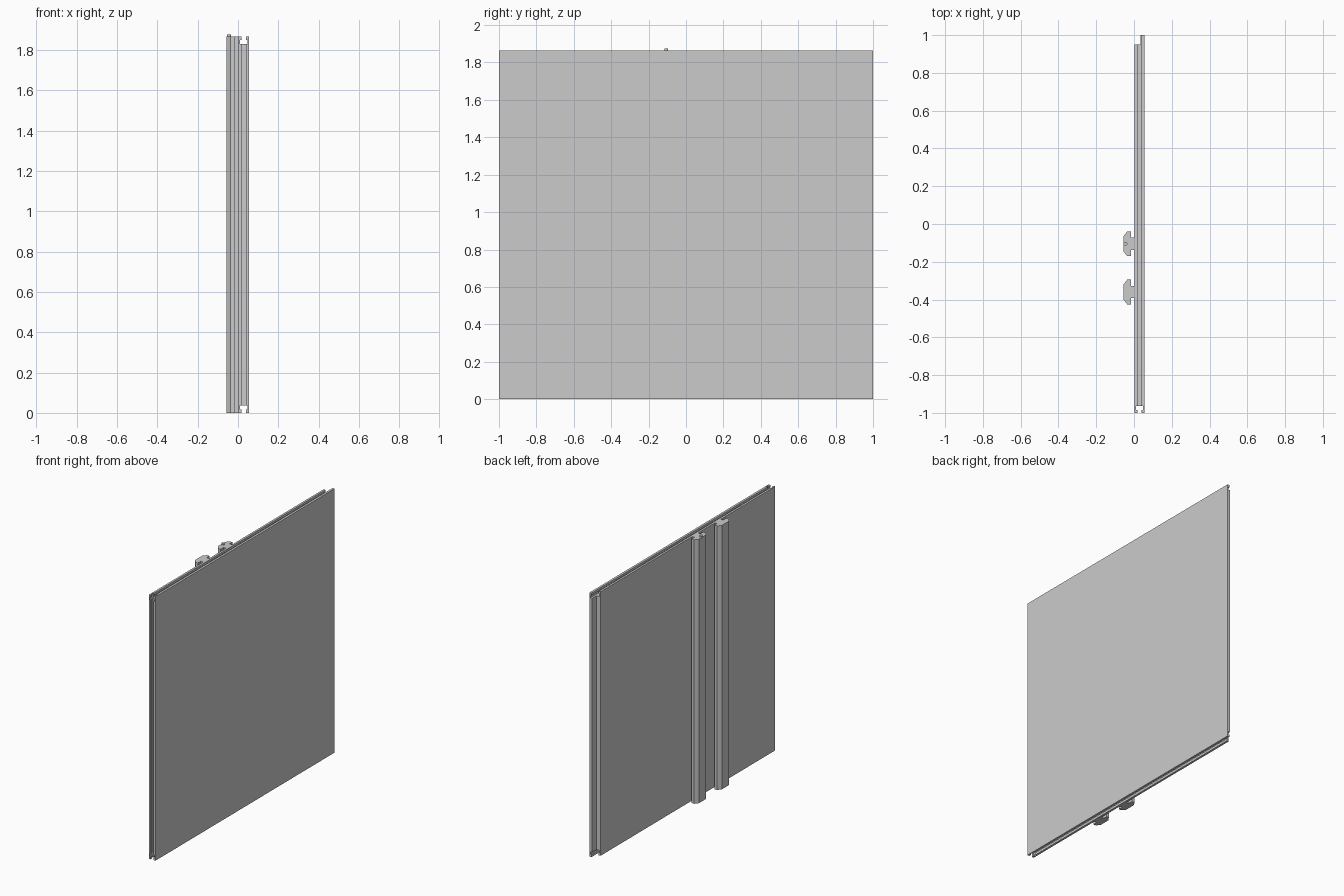
import bpy, bmesh

cube = bpy.data.objects.get("Cube")
if cube:
    bpy.data.objects.remove(cube, do_unlink=True)

H = 1.865                 # panel and post height
X0, X1 = 0.003, 0.055     # panel thickness range

grey = bpy.data.materials.new("light grey")
grey.use_nodes = True
colour = (0.6, 0.6, 0.6, 1)
grey.diffuse_color = colour
grey.node_tree.nodes["Principled BSDF"].inputs["Base Color"].default_value = colour


def prism(name, points, place, start, end):
    """Extrude a 2D outline from start to end; place maps (a, b, t) to xyz."""
    bm = bmesh.new()
    rings = [[bm.verts.new(place(a, b, t)) for a, b in points] for t in (start, end)]
    bm.faces.new(rings[0])
    bm.faces.new(rings[1])
    n = len(points)
    for i in range(n):
        j = (i + 1) % n
        bm.faces.new((rings[0][i], rings[0][j], rings[1][j], rings[1][i]))
    bmesh.ops.recalc_face_normals(bm, faces=bm.faces)
    mesh = bpy.data.meshes.new(name)
    bm.to_mesh(mesh)
    bm.free()
    mesh.materials.append(grey)
    obj = bpy.data.objects.new(name, mesh)
    bpy.context.collection.objects.link(obj)
    return obj


def upright(a, b, t):
    return (a, b, t)


def rect(a0, a1, b0, b1):
    return [(a0, b0), (a1, b0), (a1, b1), (a0, b1)]


# Thin wall panel
panel = prism("wall_panel", rect(X0, X1, -1, 1), upright, 0, H)

# T-shaped edge groove: (x, depth from the edge)
groove = [(0.018, -0.02), (0.039, -0.02), (0.039, 0.016), (0.048, 0.016),
          (0.048, 0.036), (0.01, 0.036), (0.01, 0.016), (0.018, 0.016)]
cutters = [
    prism("top_groove_cutter", groove, lambda a, b, t: (a, t, H - b), -1.1, 1.1),
    prism("bottom_groove_cutter", groove, lambda a, b, t: (a, t, b), -1.1, 1.1),
    prism("front_groove_cutter", groove, lambda a, b, t: (a, b - 1, t), -0.1, 2),
    prism("back_rebate_cutter", rect(-0.1, 0.034, 0.95, 1.1), upright, -0.1, 2),
]
for cutter in cutters:
    cutter.hide_render = True
    cutter.hide_viewport = True
    cutter.display_type = 'WIRE'
    mod = panel.modifiers.new(cutter.name, 'BOOLEAN')
    mod.operation = 'DIFFERENCE'
    mod.solver = 'EXACT'
    mod.object = cutter

# Two posts with a chamfered head and a narrow neck against the panel
half = [(X0, 0.033), (-0.016, 0.033), (-0.016, 0.065), (-0.036, 0.065), (-0.056, 0.04)]
outline = half + [(x, -y) for x, y in reversed(half)]
for name, y in (("back_post", -0.105), ("front_post", -0.36)):
    post = prism(name, outline, upright, 0, H)
    post.location.y = y

# Small round pin on top of the back post
bpy.ops.mesh.primitive_cylinder_add(vertices=24, radius=0.01, depth=0.02,
                                    location=(-0.045, -0.105, H))
pin = bpy.context.object
pin.name = "post_pin"
pin.data.materials.append(grey)
bpy.ops.object.shade_smooth_by_angle()
